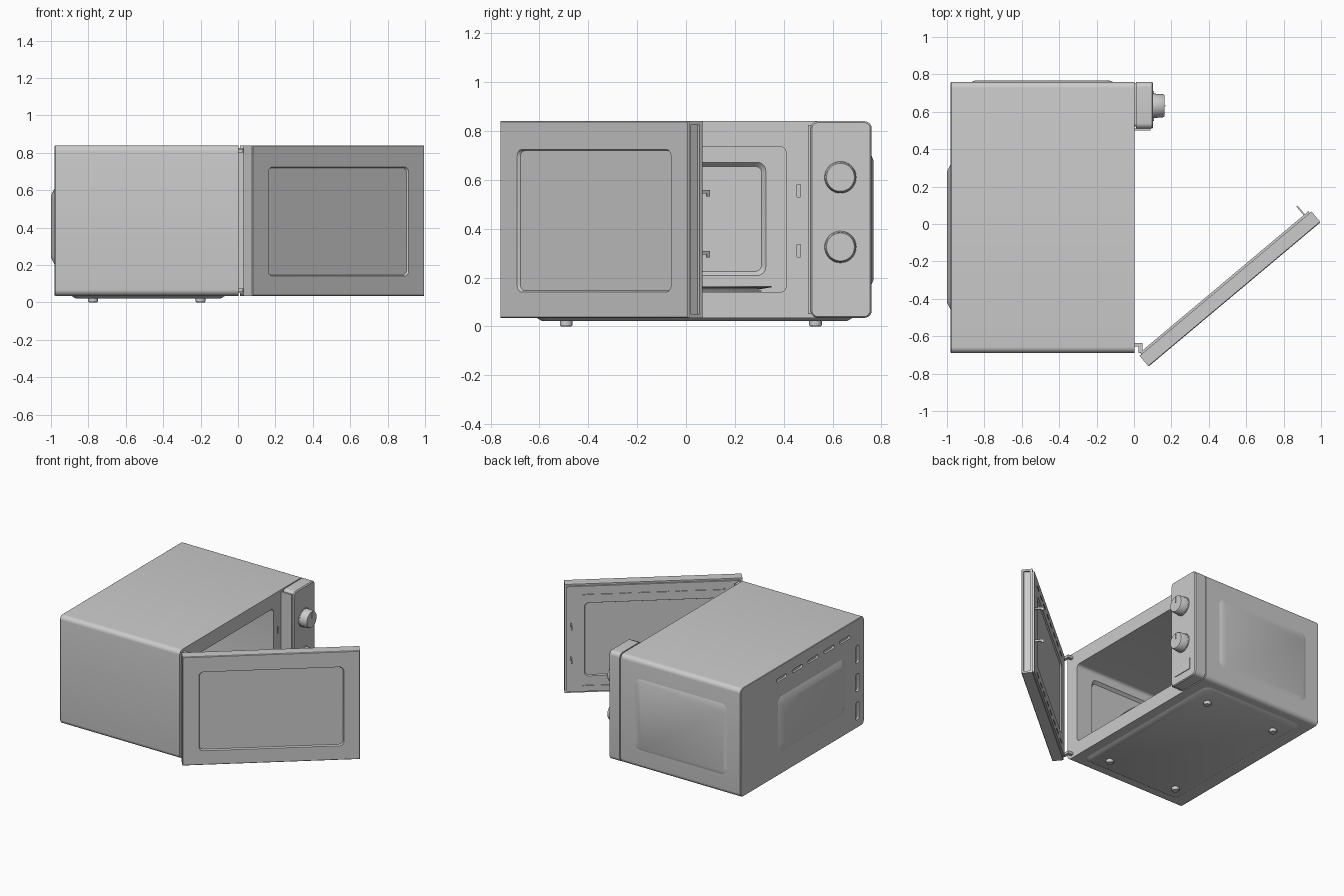
import bpy, bmesh, math
from mathutils import Vector

if "Cube" in bpy.data.objects:
    bpy.data.objects.remove(bpy.data.objects["Cube"])

grey = bpy.data.materials.new("plain grey")
grey.diffuse_color = (0.6, 0.6, 0.6, 1)
grey.use_nodes = True
grey.node_tree.nodes["Principled BSDF"].inputs["Base Color"].default_value = grey.diffuse_color

# Door frame: u runs along the open door, d goes from outer to inner face
ANG = math.radians(40)
CU, SU = math.cos(ANG), math.sin(ANG)
AXES = {
    "X": lambda u, v, d: (d, u, v),
    "Y": lambda u, v, d: (u, d, v),
    "Z": lambda u, v, d: (u, v, d),
    "DOOR": lambda u, v, d: (0.078 + u * CU - d * SU, -0.762 + u * SU + d * CU, v),
    "DOOREND": lambda u, v, d: (0.078 + d * CU - u * SU, -0.762 + d * SU + u * CU, v),
}


def loft(name, axis, loops, seg=6):
    """Loft rounded rectangles (d, u0, u1, v0, v1, radius) along an axis."""
    bm = bmesh.new()
    rings = []
    for d, u0, u1, v0, v1, r in loops:
        r = max(r, 0)
        n = seg if any(l[5] > 0 for l in loops) else 0
        ring = []
        for cx, cy, a0 in ((u1 - r, v1 - r, 0), (u0 + r, v1 - r, 90), (u0 + r, v0 + r, 180), (u1 - r, v0 + r, 270)):
            for i in range(n + 1):
                a = math.radians(a0 + (90 * i / n if n else 0))
                ring.append(bm.verts.new(AXES[axis](cx + r * math.cos(a), cy + r * math.sin(a), d)))
        rings.append(ring)
    k = len(rings[0])
    for a, b in zip(rings, rings[1:]):
        for i in range(k):
            bm.faces.new((a[i], a[(i + 1) % k], b[(i + 1) % k], b[i]))
    bm.faces.new(rings[0])
    bm.faces.new(rings[-1])
    bmesh.ops.remove_doubles(bm, verts=bm.verts, dist=1e-5)
    bmesh.ops.recalc_face_normals(bm, faces=bm.faces)
    me = bpy.data.meshes.new(name)
    bm.to_mesh(me)
    bm.free()
    me.materials.append(grey)
    ob = bpy.data.objects.new(name, me)
    bpy.context.collection.objects.link(ob)
    return ob


def box(name, axis, d0, d1, u0, u1, v0, v1, r=0.0):
    return loft(name, axis, [(d0, u0, u1, v0, v1, r), (d1, u0, u1, v0, v1, r)])


def lathe(name, axis, cu, cv, profile, seg=12):
    return loft(name, axis, [(d, cu - r, cu + r, cv - r, cv + r, r) for r, d in profile], seg)


def panel(name, axis, d0, d1, u0, u1, v0, v1, r, slope):
    """Rounded panel with sloped sides, full size at d0 and smaller at d1."""
    s = slope
    return loft(name, axis, [(d0, u0, u1, v0, v1, r),
                             (d1, u0 + s, u1 - s, v0 + s, v1 - s, max(r - s / 2, 0.01))])


def activate(ob):
    bpy.ops.object.select_all(action='DESELECT')
    ob.select_set(True)
    bpy.context.view_layer.objects.active = ob


def cut(ob, cutters):
    activate(ob)
    for c in cutters:
        c.hide_render = True
        m = ob.modifiers.new("cut", 'BOOLEAN')
        m.operation, m.solver, m.object = 'DIFFERENCE', 'EXACT', c
        bpy.ops.object.modifier_apply(modifier=m.name)
        bpy.data.objects.remove(c)


# Body: rounded case with cooking cavity, pressed walls, vents and latch slots
body = loft("case", "X", [(-0.98, -0.687, 0.757, 0.038, 0.837, 0.03),
                          (-0.976, -0.69, 0.76, 0.035, 0.84, 0.033),
                          (0.004, -0.69, 0.76, 0.035, 0.84, 0.033)])
cutters = [
    box("cavity", "X", -0.9, 0.05, -0.59, 0.41, 0.14, 0.735, 0.025),
    panel("cavity_back_press", "X", -0.89, -0.92, -0.515, 0.335, 0.2, 0.68, 0.04, 0.025),
    panel("cavity_side_press", "Y", -0.58, -0.61, -0.8, -0.12, 0.2, 0.68, 0.04, 0.025),
]
for i in range(5):
    y = 0.28 - 0.186 * i
    cutters.append(box("vent", "X", -1.0, -0.965, y - 0.06, y + 0.06, 0.73, 0.755, 0.012))
for z in (0.58, 0.37, 0.16):
    cutters.append(box("vent", "X", -1.0, -0.965, -0.63, -0.59, z - 0.065, z + 0.065, 0.015))
for z in (0.555, 0.31):
    cutters.append(box("latch_slot", "X", -0.03, 0.05, 0.455, 0.468, z - 0.026, z + 0.026))
cut(body, cutters)

# Pressed bulges on the rear, the control side and the bottom
panel("rear_bulge", "X", -0.975, -1.0, -0.47, 0.33, 0.19, 0.62, 0.05, 0.05)
side = loft("side_bulge", "Y", [(0.755, -0.88, -0.1, 0.16, 0.71, 0.05),
                                (0.767, -0.85, -0.13, 0.19, 0.68, 0.04)])
panel("bottom_plate", "Z", 0.04, 0.022, -0.9, -0.06, -0.62, 0.69, 0.05, 0.03)

# Feet
for x in (-0.775, -0.2):
    for y in (-0.49, 0.53):
        lathe("foot", "Z", x, y, [(0.022, 0), (0.026, 0.006), (0.026, 0.03)], 6)

# Turntable: glass dish, roller ring and drive hub
lathe("glass_dish", "Z", -0.455, -0.09, [(0.38, 0.15), (0.44, 0.16), (0.44, 0.165), (0.38, 0.156)], 16)
lathe("roller_ring", "Z", -0.455, -0.09, [(0.4, 0.142), (0.4, 0.147), (0.37, 0.147), (0.37, 0.142)], 16)
lathe("drive_hub", "Z", -0.455, -0.09, [(0.05, 0.135), (0.05, 0.152)])

# Control panel with softened front edge
loft("control_panel", "X", [(0.012, 0.51, 0.76, 0.035, 0.84, 0.03),
                            (0.095, 0.51, 0.76, 0.035, 0.84, 0.03),
                            (0.102, 0.515, 0.754, 0.04, 0.834, 0.026)])
box("panel_backing", "X", 0.0, 0.02, 0.52, 0.75, 0.05, 0.825, 0.02)
box("panel_edge_strip", "X", 0.0, 0.088, 0.5, 0.511, 0.05, 0.825)
loft("release_button", "X", [(0.1, 0.55, 0.71, 0.095, 0.185, 0.01),
                             (0.107, 0.55, 0.71, 0.095, 0.185, 0.01)])

# Dials with a raised pointer line
for z in (0.61, 0.325):
    lathe("dial", "X", 0.632, z, [(0.068, 0.1), (0.068, 0.108), (0.065, 0.108),
                                  (0.062, 0.155), (0.057, 0.163)])
    box("dial_pointer", "X", 0.16, 0.168, 0.629, 0.635, z + 0.01, z + 0.052)

# Door: slab with recessed windows both sides, grip recess on its free end
L = 1.2
door = loft("door", "DOOR", [(0.0, 0.004, L - 0.004, 0.039, 0.836, 0),
                             (0.004, 0, L, 0.035, 0.84, 0),
                             (0.075, 0, L, 0.035, 0.84, 0)])
cut(door, [
    panel("outer_window", "DOOR", -0.001, 0.012, 0.11, 1.09, 0.14, 0.725, 0.03, 0.006),
    box("grip_recess", "DOOREND", L - 0.012, L + 0.05, 0.015, 0.06, 0.05, 0.825),
])
inner = loft("door_inner_plate", "DOOR", [(0.07, 0.012, L - 0.012, 0.047, 0.828, 0.01),
                                          (0.087, 0.012, L - 0.012, 0.047, 0.828, 0.01)])
inner_cuts = [panel("inner_window", "DOOR", 0.089, 0.077, 0.13, 1.07, 0.16, 0.705, 0.03, 0.006)]
for i in range(8):
    u = 0.16 + 0.126 * i
    for z in (0.095, 0.77):
        inner_cuts.append(box("choke_slot", "DOOR", 0.08, 0.1, u - 0.04, u + 0.04, z - 0.006, z + 0.006))
cut(inner, inner_cuts)

# Latch hooks on the door and hinge tabs on the case
for z in (0.55, 0.3):
    box("latch_arm", "DOOR", 0.08, 0.148, 1.155, 1.163, z - 0.006, z + 0.008)
    box("latch_tip", "DOOR", 0.132, 0.148, 1.155, 1.163, z - 0.018, z + 0.008)
for z in (0.055, 0.8):
    box("hinge_tab", "Z", z, z + 0.02, -0.01, 0.04, -0.655, -0.635)
    box("hinge_pin", "Z", z, z + 0.02, 0.025, 0.045, -0.69, -0.635)

# Smooth shading with crisp edges
for ob in list(bpy.context.scene.objects):
    activate(ob)
    bpy.ops.object.shade_smooth_by_angle(angle=math.radians(30))
